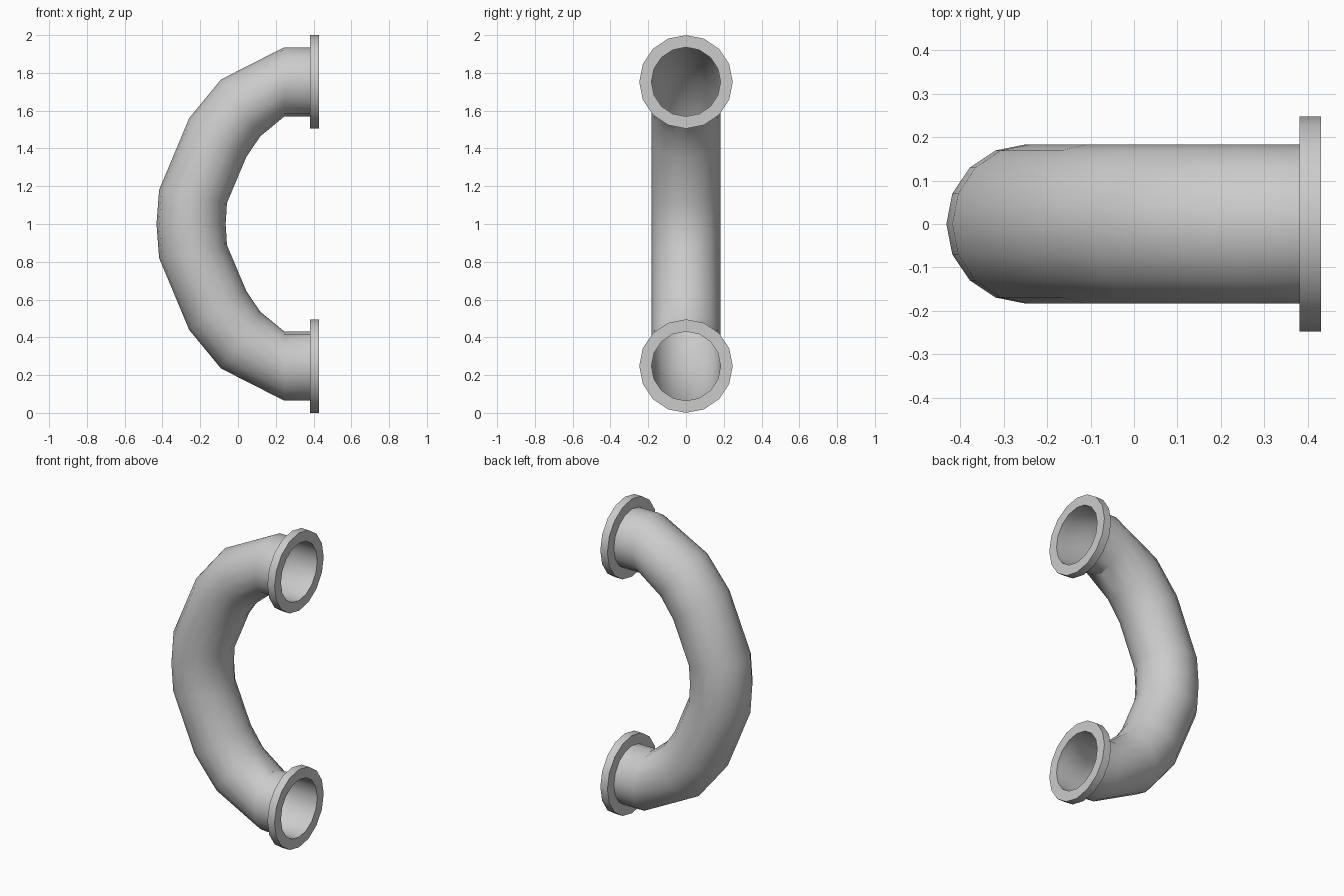
import bpy, bmesh, math
from mathutils import Vector

if "Cube" in bpy.data.objects:
    bpy.data.objects.remove(bpy.data.objects["Cube"])

SIDES = 16
PIPE_R, FLANGE_R = 0.183, 0.2475
PORT_Z = 1.7525           # height of the upper opening's axis


def add_ring(bm, centre, across, radius):
    """Ring spanned by a direction in the XZ plane and the Y axis."""
    y = Vector((0, 1, 0))
    return [bm.verts.new(centre + radius * (math.cos(a) * across + math.sin(a) * y))
            for a in (2 * math.pi * i / SIDES for i in range(SIDES))]


def loft(name, rings, closed=False):
    bm = bmesh.new()
    loops = [add_ring(bm, *r) for r in rings]
    pairs = list(zip(loops, loops[1:]))
    if closed:
        pairs.append((loops[-1], loops[0]))
    for a, b in pairs:
        for i in range(SIDES):
            j = (i + 1) % SIDES
            bm.faces.new((a[i], b[i], b[j], a[j]))
    if closed:
        bmesh.ops.recalc_face_normals(bm, faces=bm.faces)
    bm.normal_update()
    mesh = bpy.data.meshes.new(name)
    bm.to_mesh(mesh)
    bm.free()
    ob = bpy.data.objects.new(name, mesh)
    bpy.context.collection.objects.link(ob)
    bpy.ops.object.select_all(action='DESELECT')
    ob.select_set(True)
    bpy.context.view_layer.objects.active = ob
    bpy.ops.object.shade_smooth_by_angle(angle=math.radians(32))
    return ob


# Bent pipe: outer and inner silhouette points (x, z) of the upper half
upper = [((0.38, PORT_Z + PIPE_R), (0.38, PORT_Z - PIPE_R)),
         ((0.245, PORT_Z + PIPE_R), (0.245, PORT_Z - PIPE_R)),
         ((-0.09, 1.765), (0.117, 1.463)),
         ((-0.257, 1.56), (0.042, 1.354)),
         ((-0.416, 1.18), (-0.06, 1.112)),
         ((-0.43, 1.0), (-0.067, 1.0))]
lower = [tuple((x, 2 - z) for x, z in pair) for pair in reversed(upper[:-1])]
rings = []
for (ox, oz), (ix, iz) in upper + lower:
    o, i = Vector((ox, 0, oz)), Vector((ix, 0, iz))
    rings.append(((o + i) / 2, (o - i).normalized(), PIPE_R))
loft("bent_pipe", rings)

# Flat collar around each open end
for name, z in (("upper_flange", PORT_Z), ("lower_flange", 2 - PORT_Z)):
    profile = [(0.38, PIPE_R), (0.38, FLANGE_R), (0.43, FLANGE_R), (0.43, PIPE_R)]
    loft(name, [(Vector((x, 0, z)), Vector((0, 0, 1)), r) for x, r in profile], closed=True)
